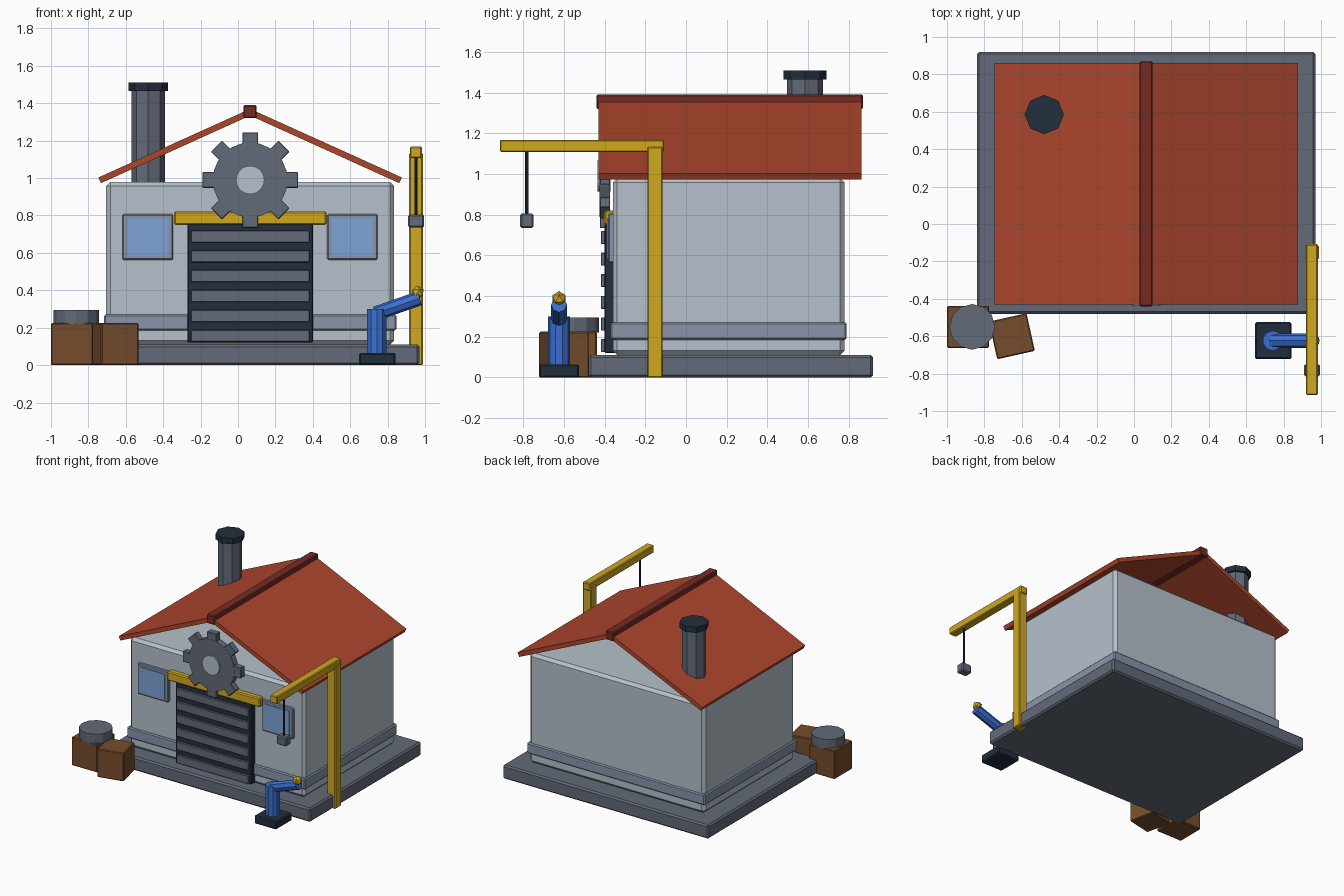
import bpy, bmesh, math
from mathutils import Matrix, Vector

if "Cube" in bpy.data.objects:
    bpy.data.objects.remove(bpy.data.objects["Cube"])


def material(name, rgb):
    m = bpy.data.materials.new(name)
    lin = [((c / 255 + 0.055) / 1.055) ** 2.4 for c in rgb]
    m.diffuse_color = (*lin, 1)
    m.use_nodes = True
    m.node_tree.nodes["Principled BSDF"].inputs["Base Color"].default_value = m.diffuse_color
    return m


WALL = material("pale grey", (182, 192, 203))
SLATE = material("slate grey", (98, 106, 120))
TRIM = material("blue grey", (136, 149, 170))
ROOF = material("rust red", (172, 70, 44))
RIDGE = material("dark red", (118, 44, 34))
DARK = material("dark navy", (34, 46, 60))
YELLOW = material("yellow", (208, 168, 32))
BLUE = material("blue", (58, 110, 208))
BROWN = material("brown", (118, 76, 44))
GLASS = material("window blue", (126, 164, 214))


def finish(name, bm, mat, bevel=0):
    bmesh.ops.recalc_face_normals(bm, faces=bm.faces[:])
    me = bpy.data.meshes.new(name)
    bm.to_mesh(me)
    bm.free()
    me.materials.append(mat)
    ob = bpy.data.objects.new(name, me)
    bpy.context.collection.objects.link(ob)
    if bevel:
        mod = ob.modifiers.new("edge", 'BEVEL')
        mod.width = bevel
        mod.segments = 1
    return ob


def box(name, x, y, z, mat, bevel=0, turn=0):
    """Box from (min, max) ranges, optionally turned about its own upright axis."""
    bm = bmesh.new()
    size = [r[1] - r[0] for r in (x, y, z)]
    mid = Vector([(r[0] + r[1]) / 2 for r in (x, y, z)])
    mat4 = Matrix.Translation(mid) @ Matrix.Rotation(turn, 4, 'Z') @ Matrix.Diagonal((*size, 1))
    bmesh.ops.create_cube(bm, size=1, matrix=mat4)
    return finish(name, bm, mat, bevel)


def rod(name, a, b, r, sides, mat, bevel=0):
    """Prism with the given number of sides between two points."""
    a, b = Vector(a), Vector(b)
    d = b - a
    bm = bmesh.new()
    mat4 = Matrix.Translation((a + b) / 2) @ d.to_track_quat('Z', 'Y').to_matrix().to_4x4()
    bmesh.ops.create_cone(bm, cap_ends=True, segments=sides, radius1=r, radius2=r,
                          depth=d.length, matrix=mat4)
    return finish(name, bm, mat, bevel)


def extrude_y(name, pts, y0, y1, mat):
    """Extrude an x-z outline along y."""
    bm = bmesh.new()
    face = bm.faces.new([bm.verts.new((x, y0, z)) for x, z in pts])
    ext = bmesh.ops.extrude_face_region(bm, geom=[face])
    verts = [v for v in ext["geom"] if isinstance(v, bmesh.types.BMVert)]
    bmesh.ops.translate(bm, verts=verts, vec=(0, y1 - y0, 0))
    return finish(name, bm, mat)


CX = 0.065  # middle of the building

# Building body
box("foundation", (CX - 0.905, CX + 0.905), (-0.48, 0.92), (0, 0.11), SLATE, 0.012)
box("walls", (CX - 0.77, CX + 0.77), (-0.36, 0.78), (0.11, 0.98), WALL, 0.022)
box("wall_band", (CX - 0.782, CX + 0.782), (-0.372, 0.79), (0.185, 0.27), TRIM, 0.008)

# Open-gabled roof, one sloping slab per side
for side, name in ((-1, "roof_left"), (1, "roof_right")):
    outline = [(0, 1.334), (0.797, 0.973), (0.812, 1.003), (0, 1.37)]
    extrude_y(name, [(CX + side * x, z) for x, z in outline], -0.43, 0.862, ROOF)
box("roof_ridge", (CX - 0.035, CX + 0.035), (-0.44, 0.87), (1.32, 1.39), RIDGE, 0.006)

# Chimney
rod("chimney", (-0.48, 0.585, 0.95), (-0.48, 0.585, 1.47), 0.089, 8, SLATE)
rod("chimney_cap", (-0.48, 0.585, 1.465), (-0.48, 0.585, 1.51), 0.105, 8, DARK)

# Roller door with slats and a lintel
box("door", (CX - 0.335, CX + 0.335), (-0.40, -0.34), (0.12, 0.757), DARK, 0.005)
for i in range(6):
    z = 0.125 + i * 0.1062
    box("door_slat", (CX - 0.317, CX + 0.317), (-0.418, -0.39), (z, z + 0.064), SLATE, 0.003)
box("lintel", (CX - 0.408, CX + 0.408), (-0.402, -0.35), (0.75, 0.822), YELLOW, 0.008)

# Windows
for side in (-1, 1):
    wx = CX + side * 0.547
    box("window_frame", (wx - 0.135, wx + 0.135), (-0.382, -0.35), (0.563, 0.807), TRIM, 0.006)
    box("window_glass", (wx - 0.11, wx + 0.11), (-0.389, -0.38), (0.586, 0.784), GLASS)

# Gear sign: disc with eight square teeth and a pale hub
GZ = 0.99
rod("gear_disc", (CX, -0.373, GZ), (CX, -0.425, GZ), 0.2, 24, SLATE)
for k in range(8):
    a = k * math.pi / 4
    bm = bmesh.new()
    m = (Matrix.Translation((CX, -0.399, GZ)) @ Matrix.Rotation(a, 4, 'Y')
         @ Matrix.Translation((0.213, 0, 0)) @ Matrix.Diagonal((0.084, 0.05, 0.084, 1)))
    bmesh.ops.create_cube(bm, size=1, matrix=m)
    finish("gear_tooth", bm, SLATE, 0.003)
rod("gear_hub", (CX, -0.37, GZ), (CX, -0.435, GZ), 0.076, 20, WALL)

# Hoist
box("hoist_post", (0.915, 0.988), (-0.19, -0.115), (0, 1.135), YELLOW, 0.006)
box("hoist_beam", (0.92, 0.983), (-0.915, -0.108), (1.108, 1.168), YELLOW, 0.006)
rod("hoist_cable", (0.952, -0.783, 0.8), (0.952, -0.783, 1.115), 0.008, 8, DARK)
box("hoist_hook_block", (0.91, 0.994), (-0.815, -0.75), (0.735, 0.806), SLATE, 0.008)

# Robot arm
box("arm_base", (0.648, 0.842), (-0.723, -0.525), (0, 0.065), DARK, 0.008)
rod("arm_column", (0.742, -0.624, 0.06), (0.742, -0.624, 0.3), 0.054, 10, BLUE)
rod("arm_boom", (0.735, -0.624, 0.275), (0.972, -0.624, 0.358), 0.039, 8, BLUE)
bm = bmesh.new()
bmesh.ops.create_icosphere(bm, subdivisions=1, radius=0.037,
                           matrix=Matrix.Translation((0.96, -0.624, 0.388)))
finish("arm_tip", bm, YELLOW)

# Crates and drum
box("crate_square", (-1.0, -0.775), (-0.663, -0.438), (0, 0.225), BROWN, 0.006)
box("crate_turned", (-0.756, -0.55), (-0.703, -0.497), (0, 0.225), BROWN, 0.006, math.radians(12.5))
rod("drum", (-0.865, -0.55, 0.22), (-0.865, -0.55, 0.295), 0.122, 12, SLATE)
